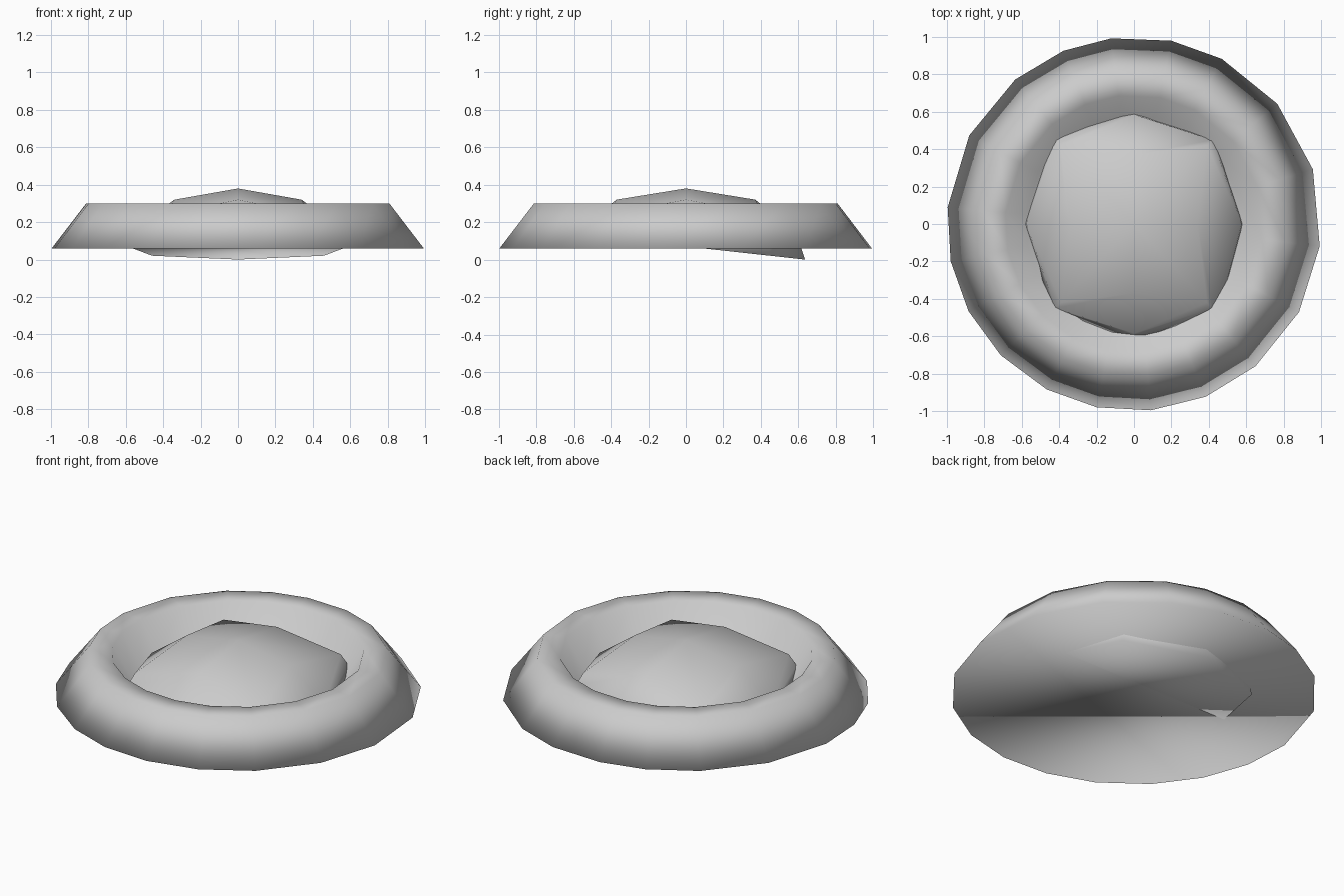
import bpy
import bmesh
from math import cos, sin, radians

if "Cube" in bpy.data.objects:
    bpy.data.objects.remove(bpy.data.objects["Cube"])


def loft(name, rings, bottom_cap=True, top_centre=None):
    """Skin a stack of equal-length point rings, bottom first."""
    bm = bmesh.new()
    loops = [[bm.verts.new(p) for p in ring] for ring in rings]
    n = len(loops[0])
    for a, b in zip(loops, loops[1:]):
        for i in range(n):
            j = (i + 1) % n
            bm.faces.new((a[i], a[j], b[j], b[i]))
    if bottom_cap:
        bm.faces.new(loops[0][::-1])
    top = loops[-1]
    if top_centre:
        c = bm.verts.new(top_centre)
        for i in range(n):
            bm.faces.new((top[i], top[(i + 1) % n], c))
    else:
        bm.faces.new(top)
    bmesh.ops.recalc_face_normals(bm, faces=bm.faces)
    me = bpy.data.meshes.new(name)
    bm.to_mesh(me)
    bm.free()
    for p in me.polygons:
        p.use_smooth = True
    ob = bpy.data.objects.new(name, me)
    bpy.context.collection.objects.link(ob)
    return ob


# Padded ring: slightly uneven 19-sided outline, revolved profile
angles = [17, 40, 62, 78.5, 97, 112.2, 129.4, 151.7, 174.9, 191.5,
          207.8, 224.6, 242.2, 258.5, 275.2, 292.5, 310.5, 331.9, 353.2]
profile = [(1.0, 0.06), (0.815, 0.30), (0.69, 0.30), (0.58, 0.12)]
loft("padded_ring",
     [[(r * cos(radians(a)), r * sin(radians(a)), z) for a in angles]
      for r, z in profile])


# Cushion: eight-point rings alternating side middles and corners
def pad(mx, my, mz, cx, cy, cz):
    return [(mx, 0, mz), (cx, cy, cz), (0, my, mz), (-cx, cy, cz),
            (-mx, 0, mz), (-cx, -cy, cz), (0, -my, mz), (cx, -cy, cz)]


base = [(x, y, 0.07 - 0.11 * y)
        for x, y, z in pad(0.59, 0.636, 0, 0.46, 0.45, 0)]  # tilted underside
loft("cushion",
     [base,
      pad(0.575, 0.585, 0.15, 0.42, 0.45, 0.17),
      pad(0.34, 0.37, 0.32, 0.39, 0.42, 0.24)],
     top_centre=(0, 0, 0.38))
